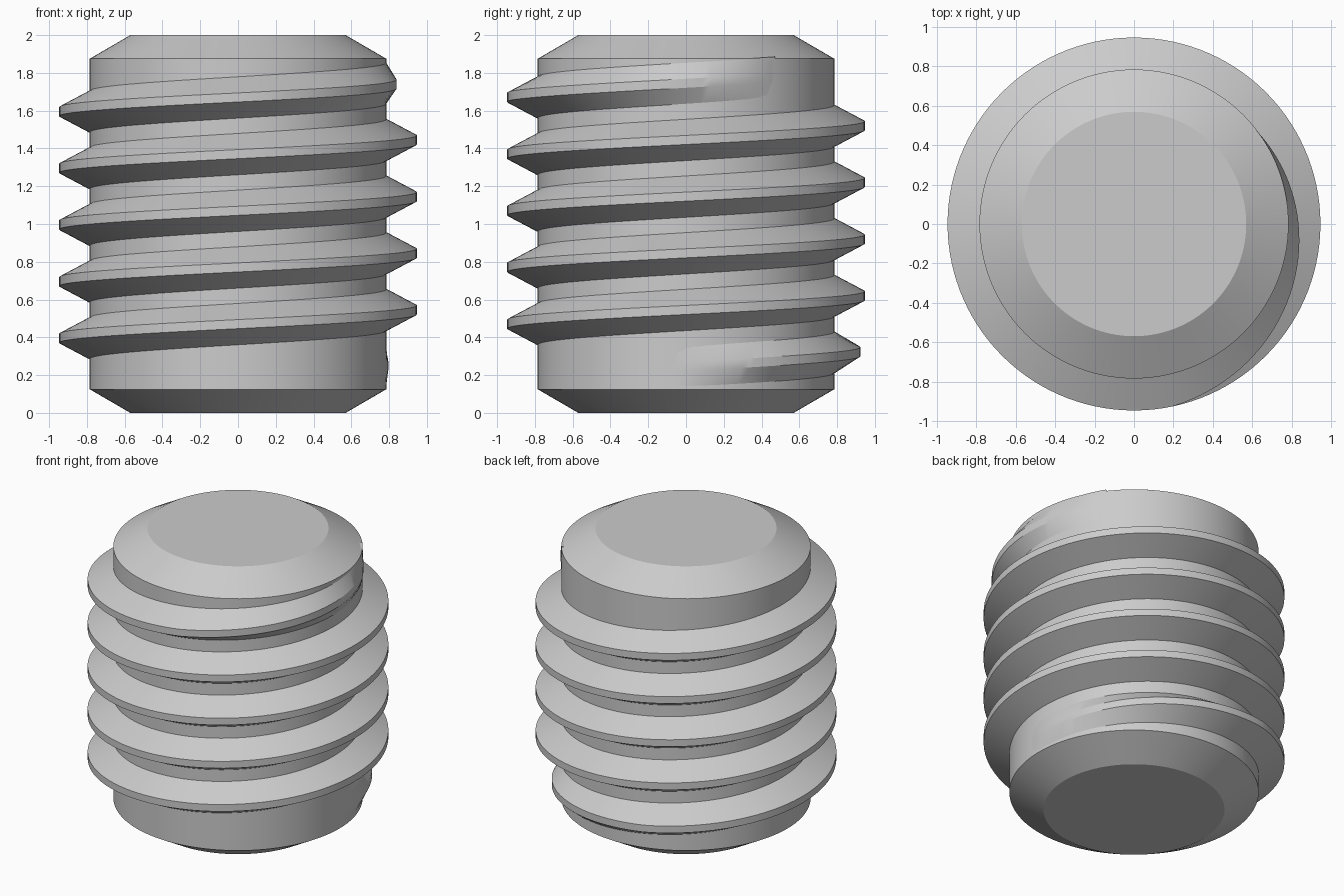
import bpy
import bmesh
import math

CORE_R, CREST_R, END_R = 0.785, 0.947, 0.57
HEIGHT, CHAMFER, PITCH = 2.0, 0.125, 0.30
ROOT_HALF, CREST_HALF = 0.11, 0.024
SEGMENTS = 120

cube = bpy.data.objects.get("Cube")
if cube:
    bpy.data.objects.remove(cube, do_unlink=True)

# Plain grey metal
grey = bpy.data.materials.new("grey_metal")
grey.use_nodes = True
colour = (0.6, 0.6, 0.6, 1.0)
grey.diffuse_color = colour
grey.node_tree.nodes["Principled BSDF"].inputs["Base Color"].default_value = colour


def finish(name, bm):
    """Turn a bmesh into a smooth shaded object with sharp edges kept."""
    bmesh.ops.recalc_face_normals(bm, faces=bm.faces)
    mesh = bpy.data.meshes.new(name)
    bm.to_mesh(mesh)
    bm.free()
    mesh.materials.append(grey)
    obj = bpy.data.objects.new(name, mesh)
    bpy.context.collection.objects.link(obj)
    bpy.ops.object.select_all(action="DESELECT")
    obj.select_set(True)
    bpy.context.view_layer.objects.active = obj
    bpy.ops.object.shade_smooth_by_angle(angle=math.radians(25))
    return obj


def skin(bm, rings, closed_ring):
    """Join consecutive rings of vertices with quads and cap both ends."""
    n = len(rings[0])
    for a, b in zip(rings, rings[1:]):
        for i in range(n):
            j = (i + 1) % n
            bm.faces.new((a[i], a[j], b[j], b[i]))
    if closed_ring:
        bm.faces.new(rings[0])
        bm.faces.new(rings[-1])


def polar(bm, r, angle, z):
    return bm.verts.new((r * math.cos(angle), r * math.sin(angle), z))


# Cylindrical body with chamfered ends
bm = bmesh.new()
outline = [(END_R, 0), (CORE_R, CHAMFER), (CORE_R, HEIGHT - CHAMFER), (END_R, HEIGHT)]
skin(bm, [[polar(bm, r, math.tau * i / SEGMENTS, z) for i in range(SEGMENTS)]
          for r, z in outline], True)
finish("screw_body", bm)

# Helical thread, its crest rising from the body and sinking back into it
START, END, FADE = -6, 5 * 360 + 37, 115
bm = bmesh.new()
rings = []
for deg in range(START, END + 1):
    if (deg - START) % 3 and deg != END:
        continue
    a = math.radians(deg)
    z = 0.245 + PITCH * deg / 360
    rise = min(1, (deg - START) / FADE, (END - deg) / FADE)
    crest = CORE_R - 0.002 + (CREST_R - CORE_R + 0.002) * rise
    section = [(CORE_R - 0.06, -ROOT_HALF), (CORE_R - 0.001, -ROOT_HALF),
               (crest, -CREST_HALF), (crest, CREST_HALF),
               (CORE_R - 0.001, ROOT_HALF), (CORE_R - 0.06, ROOT_HALF)]
    rings.append([polar(bm, r, a, z + dz) for r, dz in section])
skin(bm, rings, True)
finish("helical_thread", bm)
